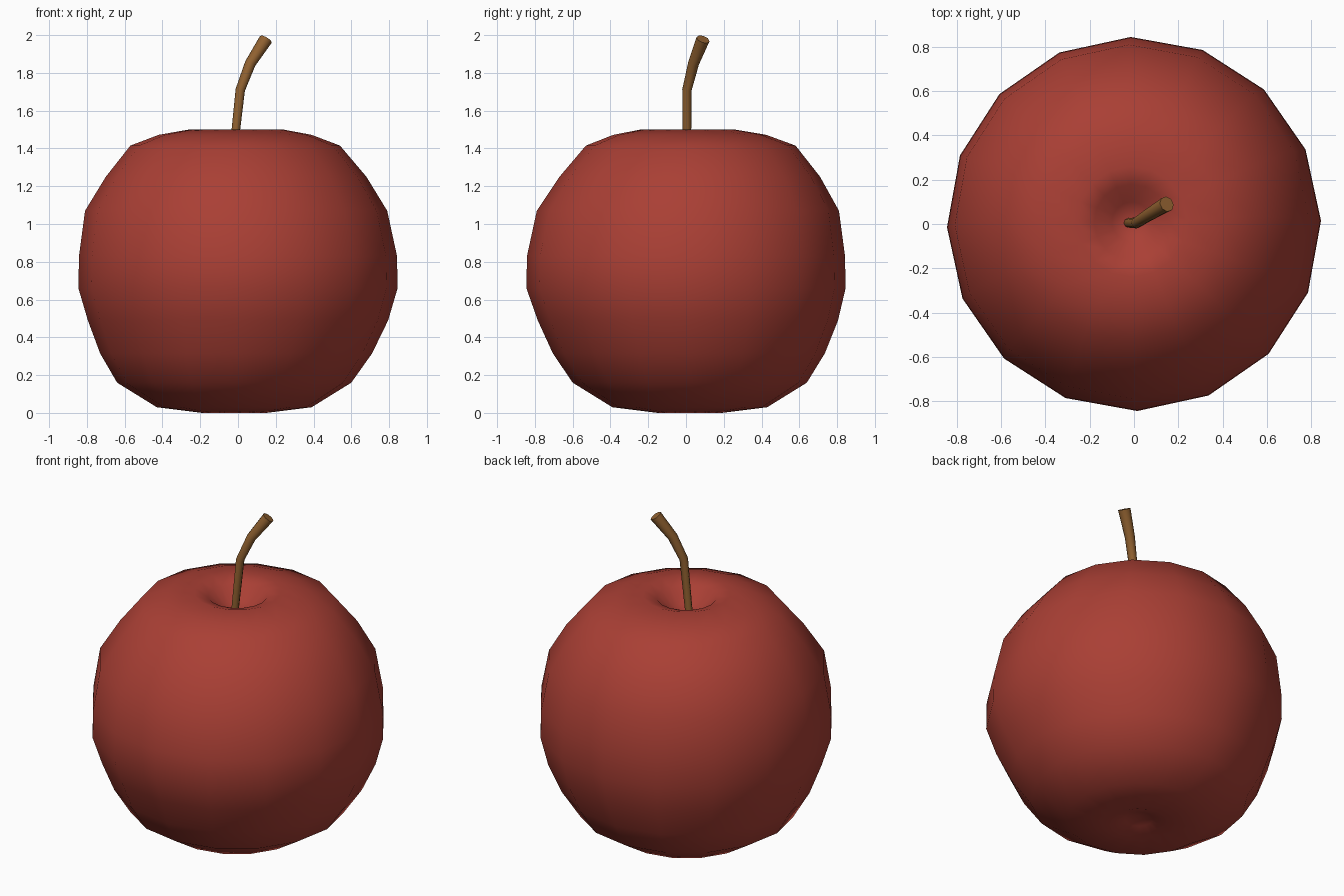
import bpy, bmesh, math
from mathutils import Vector

if "Cube" in bpy.data.objects:
    bpy.data.objects.remove(bpy.data.objects["Cube"])


def material(name, color):
    mat = bpy.data.materials.new(name)
    mat.diffuse_color = (*color, 1)
    mat.use_nodes = True
    mat.node_tree.nodes["Principled BSDF"].inputs["Base Color"].default_value = mat.diffuse_color
    return mat


def loft(name, rings, sides, mat, turn=0.0, start=None, end=None):
    """Skin round rings (centre, radius, axis); a start/end point closes with a fan."""
    bm = bmesh.new()
    loops = []
    for centre, radius, axis in rings:
        rot = Vector((0, 0, 1)).rotation_difference(Vector(axis))
        loops.append([bm.verts.new(Vector(centre) + rot @ Vector(
            (radius * math.cos(turn + math.tau * i / sides),
             radius * math.sin(turn + math.tau * i / sides), 0)))
            for i in range(sides)])
    for a, b in zip(loops, loops[1:]):
        for i in range(sides):
            j = (i + 1) % sides
            bm.faces.new((a[i], a[j], b[j], b[i]))
    for loop, tip in ((loops[0], start), (loops[-1], end)):
        if tip is None:
            bm.faces.new(loop)
        else:
            v = bm.verts.new(tip)
            for i in range(sides):
                bm.faces.new((loop[i], loop[(i + 1) % sides], v))
    bmesh.ops.recalc_face_normals(bm, faces=bm.faces)
    mesh = bpy.data.meshes.new(name)
    bm.to_mesh(mesh)
    bm.free()
    mesh.materials.append(mat)
    mesh.shade_smooth()
    obj = bpy.data.objects.new(name, mesh)
    bpy.context.collection.objects.link(obj)
    return obj


# Apple body: (radius, z, x shift, y shift) from the base dimple up into the stem hollow
profile = [
    (0.08, 0.03, -0.02, 0.02), (0.17, 0.0, -0.02, 0.02),
    (0.41, 0.03, -0.02, 0.02), (0.62, 0.16, -0.02, 0.02),
    (0.72, 0.315, -0.01, 0.015), (0.795, 0.49, 0, 0.01),
    (0.845, 0.66, 0, 0), (0.842, 0.83, 0, 0), (0.80, 1.07, -0.01, 0.01),
    (0.69, 1.25, -0.01, 0.02), (0.555, 1.415, -0.015, 0.025),
    (0.405, 1.472, -0.015, 0.02), (0.25, 1.50, -0.01, 0.01),
    (0.17, 1.475, -0.01, 0.01), (0.09, 1.40, -0.01, 0.01),
]
loft("apple_body", [((x, y, z), r, (0, 0, 1)) for r, z, x, y in profile], 16,
     material("red_skin", (0.40, 0.05, 0.035)), math.radians(1),
     start=(-0.02, 0.02, 0.05), end=(-0.01, 0.01, 1.37))

# Bent stem that thickens toward its cut tip
stem = loft("stem", [
    ((-0.03, 0.005, 1.33), 0.021, (0.08, 0, 1)),
    ((0.012, 0.005, 1.71), 0.025, (0.25, 0.1, 1)),
    ((0.065, 0.04, 1.85), 0.029, (0.5, 0.3, 1)),
    ((0.148, 0.09, 1.978), 0.036, (0.6, 0.37, 1)),
], 8, material("brown_stem", (0.28, 0.12, 0.03)))
bpy.context.view_layer.objects.active = stem
stem.select_set(True)
bpy.ops.object.shade_smooth_by_angle(angle=math.radians(50))
